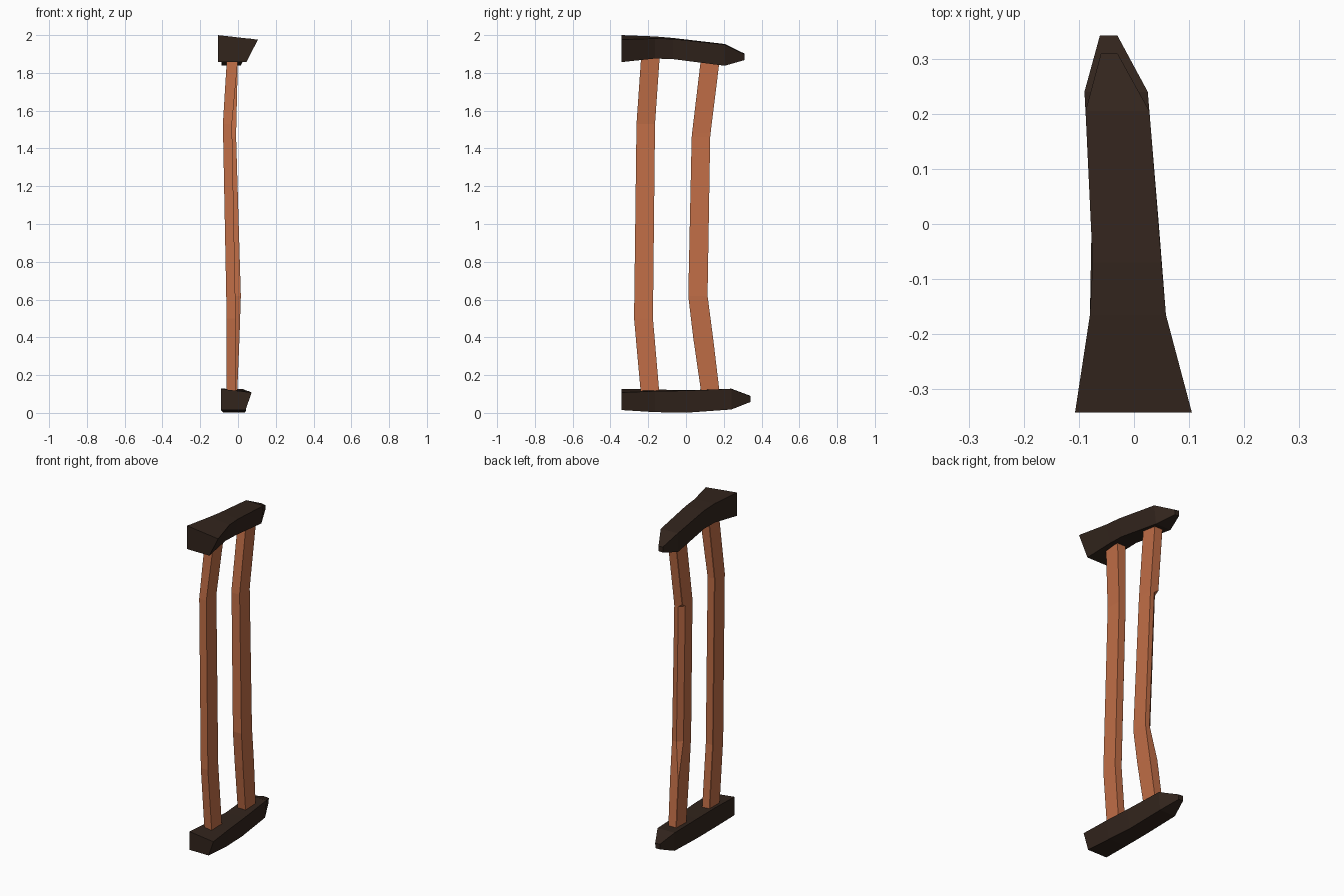
import bpy, bmesh
from mathutils import Vector


def material(name, rgb):
    m = bpy.data.materials.new(name)
    m.diffuse_color = (*rgb, 1)
    return m


def loft(name, rings, mat):
    """Skin matching rings of points into a closed, flat-faced solid."""
    bm = bmesh.new()
    loops = [[bm.verts.new(Vector(p)) for p in r] for r in rings]
    n = len(loops[0])
    for a, b in zip(loops, loops[1:]):
        for i in range(n):
            j = (i + 1) % n
            bm.faces.new((a[i], a[j], b[j], b[i]))
    bm.faces.new(loops[0])
    bm.faces.new(loops[-1])
    bmesh.ops.recalc_face_normals(bm, faces=bm.faces)
    me = bpy.data.meshes.new(name)
    bm.to_mesh(me)
    bm.free()
    me.materials.append(mat)
    ob = bpy.data.objects.new(name, me)
    bpy.context.collection.objects.link(ob)


def rail(name, rows, mat):
    # row: y, left x, right x, bottom right x, bottom z, left top z, right top z
    loft(name, [[(l, y, b), (rb, y, b), (r, y, tr), (l, y, tl)]
                for y, l, r, rb, b, tl, tr in rows], mat)


def post(name, rows, mat):
    # row: z, x range, y range, chamfer of the back left corner
    loft(name, [[(x0, y0, z), (x1, y0, z), (x1, y1, z),
                 (x0 + c, y1, z), (x0, y1 - c, z)]
                for z, x0, x1, y0, y1, c in rows], mat)


dark = material("dark_wood", (0.032, 0.018, 0.012))
orange = material("orange_wood", (0.53, 0.155, 0.062))

# Carved rails, wide at the front and pointed at the back
rail("top_rail", [
    (-0.342, -0.107, 0.105, 0.045, 1.857, 2.0, 1.976),
    (-0.165, -0.080, 0.058, 0.030, 1.876, 1.993, 1.982),
    (-0.070, -0.075, 0.050, 0.030, 1.873, 1.985, 1.980),
    (0.205, -0.088, 0.028, 0.015, 1.838, 1.953, 1.950),
    (0.310, -0.060, -0.030, -0.032, 1.868, 1.902, 1.898)], dark)
rail("bottom_rail", [
    (-0.342, -0.090, 0.072, 0.040, 0.015, 0.127, 0.108),
    (-0.165, -0.080, 0.058, 0.040, 0.004, 0.124, 0.115),
    (0.000, -0.077, 0.045, 0.030, 0.001, 0.120, 0.118),
    (0.240, -0.090, 0.025, 0.015, 0.018, 0.128, 0.127),
    (0.342, -0.062, -0.030, -0.032, 0.058, 0.090, 0.088)], dark)

# Crooked posts
post("front_post", [
    (0.09, -0.060, -0.010, -0.238, -0.140, 0.002),
    (0.50, -0.060, -0.012, -0.275, -0.175, 0.002),
    (1.53, -0.080, -0.032, -0.262, -0.164, 0.002),
    (1.92, -0.056, 0.004, -0.235, -0.137, 0.002)], orange)
post("back_post", [
    (0.09, -0.058, -0.005, 0.083, 0.180, 0.002),
    (0.40, -0.048, 0.008, 0.038, 0.143, 0.002),
    (0.62, -0.043, 0.015, 0.012, 0.114, 0.028),
    (1.46, -0.065, -0.010, 0.030, 0.128, 0.028),
    (1.48, -0.066, -0.010, 0.032, 0.130, 0.002),
    (1.90, -0.056, 0.000, 0.082, 0.182, 0.002)], orange)
